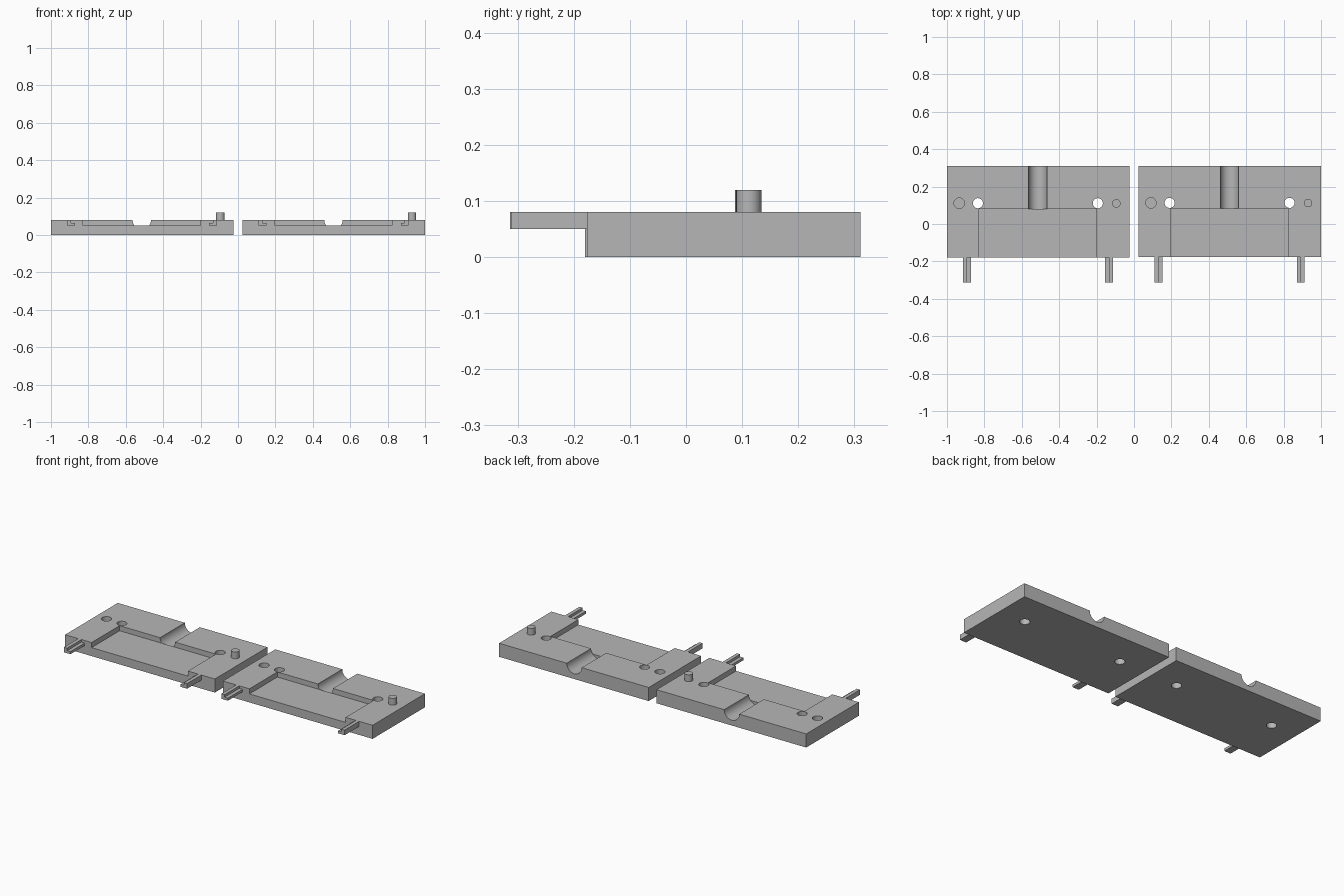
import bpy, math

if "Cube" in bpy.data.objects:
    bpy.data.objects.remove(bpy.data.objects["Cube"])

grey = bpy.data.materials.new("light grey")
grey.diffuse_color = (0.47, 0.47, 0.47, 1)
grey.use_nodes = True
grey.node_tree.nodes["Principled BSDF"].inputs["Base Color"].default_value = grey.diffuse_color


def box(name, x0, x1, y0, y1, z0, z1):
    bpy.ops.mesh.primitive_cube_add(size=1, location=((x0 + x1) / 2, (y0 + y1) / 2, (z0 + z1) / 2))
    ob = bpy.context.object
    ob.name = name
    ob.scale = (x1 - x0, y1 - y0, z1 - z0)
    bpy.ops.object.transform_apply(location=True, rotation=False, scale=True)
    ob.data.materials.append(grey)
    return ob


def rod(name, r, depth, loc, along_y=False):
    rot = (math.pi / 2, 0, 0) if along_y else (0, 0, 0)
    bpy.ops.mesh.primitive_cylinder_add(vertices=48, radius=r, depth=depth, location=loc, rotation=rot)
    ob = bpy.context.object
    ob.name = name
    bpy.ops.object.transform_apply(location=True, rotation=True, scale=True)
    ob.data.materials.append(grey)
    return ob


def cut(target, cutter):
    m = target.modifiers.new("cut", 'BOOLEAN')
    m.operation = 'DIFFERENCE'
    m.solver = 'EXACT'
    m.object = cutter
    bpy.context.view_layer.objects.active = target
    bpy.ops.object.modifier_apply(modifier=m.name)
    bpy.data.objects.remove(cutter)


def smooth(ob):
    bpy.ops.object.select_all(action='DESELECT')
    ob.select_set(True)
    bpy.context.view_layer.objects.active = ob
    bpy.ops.object.shade_smooth_by_angle(angle=math.radians(30))


# two matching plates side by side
for side, cx, dy in (("left", -0.5125, -0.004), ("right", 0.5125, 0.0)):
    front, back, hole_y = -0.176 + dy, 0.311 + dy / 3, 0.113 + dy / 2
    plate = box(side + "_plate", cx - 0.4875, cx + 0.4875, front, back, 0, 0.08)

    # shallow recess open at the front
    cut(plate, box("recess", cx - 0.315, cx + 0.312, front - 0.1, 0.084 + dy, 0.05, 0.2))
    # half-round channel from the recess to the back edge
    cut(plate, rod("channel", 0.049, 0.4, (cx - 0.002, 0.284 + dy, 0.08), True))
    # through holes
    for hx in (-0.322, 0.319):
        cut(plate, rod("hole", 0.027, 0.4, (cx + hx, hole_y, 0.04)))
    # blind socket
    cut(plate, rod("socket", 0.028, 0.1, (cx - 0.422, hole_y, 0.085)))
    smooth(plate)

    # locating peg
    smooth(rod(side + "_peg", 0.0225, 0.06, (cx + 0.418, hole_y - 0.001, 0.09)))

    # stepped prongs, taller on the outer half
    for s, px in ((-1, -0.381), (1, 0.379)):
        m = cx + px
        low, tall = sorted((m, m - s * 0.021)), sorted((m, m + s * 0.021))
        y0 = -0.312 + dy / 3
        box(side + "_prong_low", *low, y0, front, 0.05, 0.065)
        box(side + "_prong_tall", *tall, y0, front, 0.05, 0.08)
